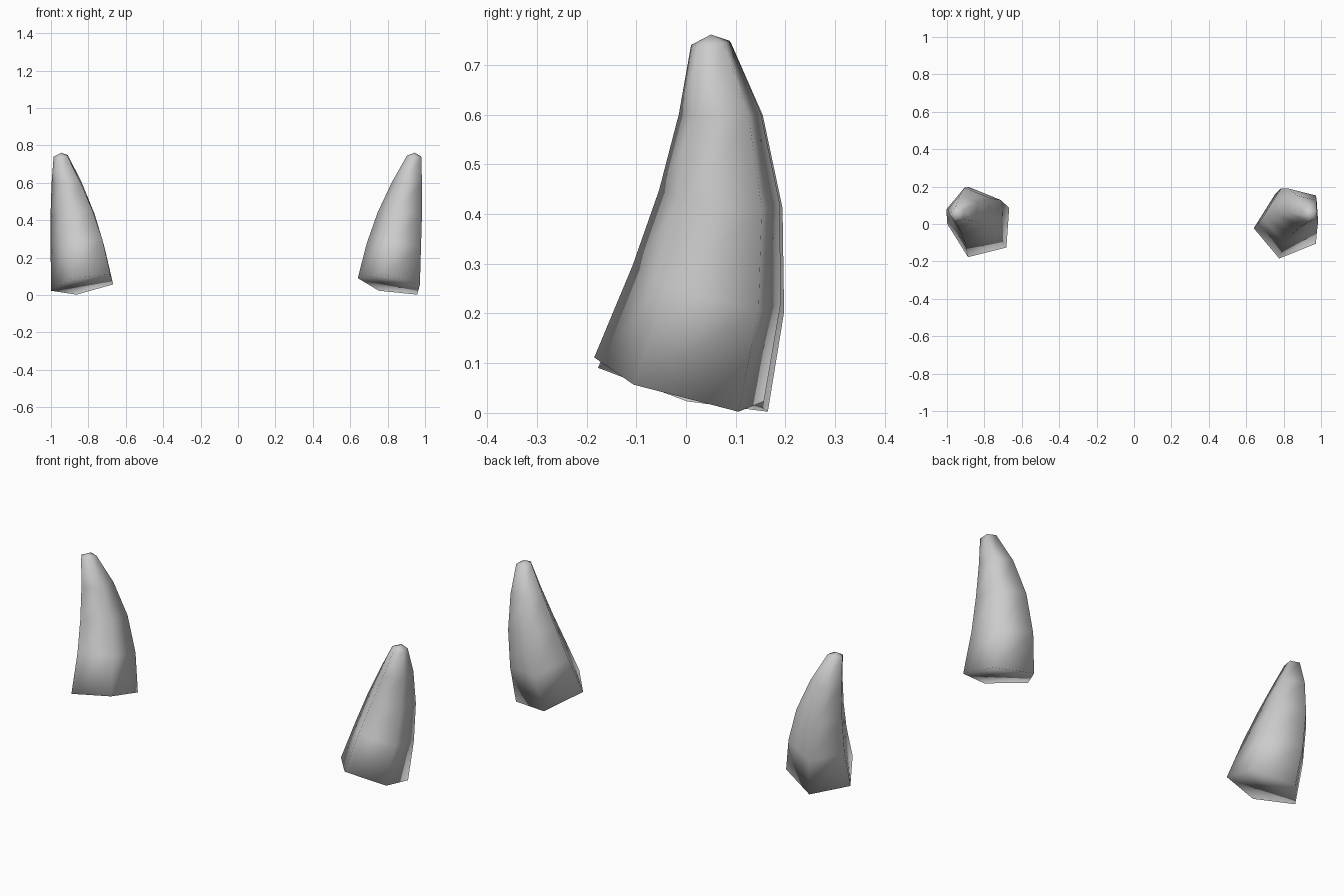
import bpy
import bmesh
from math import cos, sin, radians

if "Cube" in bpy.data.objects:
    bpy.data.objects.remove(bpy.data.objects["Cube"], do_unlink=True)

SIDES = 5

grey = bpy.data.materials.new("plain_grey")
grey.use_nodes = True
grey.diffuse_color = (0.6, 0.6, 0.6, 1)
grey.node_tree.nodes["Principled BSDF"].inputs["Base Color"].default_value = (0.6, 0.6, 0.6, 1)

# Rings from base to tip: distance from the middle, y, z, radius, slope outward, slope back
RINGS = [
    (0.82, -0.01, 0.057, 0.180, -0.17, -0.27),
    (0.845, 0.045, 0.25, 0.157, -0.15, -0.27),
    (0.875, 0.07, 0.43, 0.128, -0.10, -0.12),
    (0.91, 0.07, 0.60, 0.087, -0.05, 0.0),
    (0.945, 0.05, 0.743, 0.041, -0.1, 0.1),
]
TIP = (0.945, 0.05, 0.761)


def horn(name, side, turn):
    """Curved, tapering five-sided horn with a closed, slanted base."""
    bm = bmesh.new()
    rings = []
    for out, y, z, r, slope_x, slope_y in RINGS:
        ring = []
        for i in range(SIDES):
            a = radians(turn + i * 360 / SIDES)
            dx, dy = r * cos(a), r * sin(a)
            height = z + side * slope_x * dx + slope_y * dy
            ring.append(bm.verts.new((side * out + dx, y + dy, height)))
        rings.append(ring)
    # Walls
    for low, high in zip(rings, rings[1:]):
        for i in range(SIDES):
            j = (i + 1) % SIDES
            bm.faces.new((low[i], low[j], high[j], high[i]))
    # Slanted base and blunt tip
    bm.faces.new(rings[0])
    tip = bm.verts.new((side * TIP[0], TIP[1], TIP[2]))
    for i in range(SIDES):
        bm.faces.new((rings[-1][i], rings[-1][(i + 1) % SIDES], tip))
    bmesh.ops.recalc_face_normals(bm, faces=bm.faces)
    for face in bm.faces:
        face.smooth = True
    mesh = bpy.data.meshes.new(name)
    bm.to_mesh(mesh)
    bm.free()
    mesh.materials.append(grey)
    bpy.context.collection.objects.link(bpy.data.objects.new(name, mesh))


# The two horns are turned differently about their own axes
horn("right_horn", -1, 32)
horn("left_horn", 1, 40)
